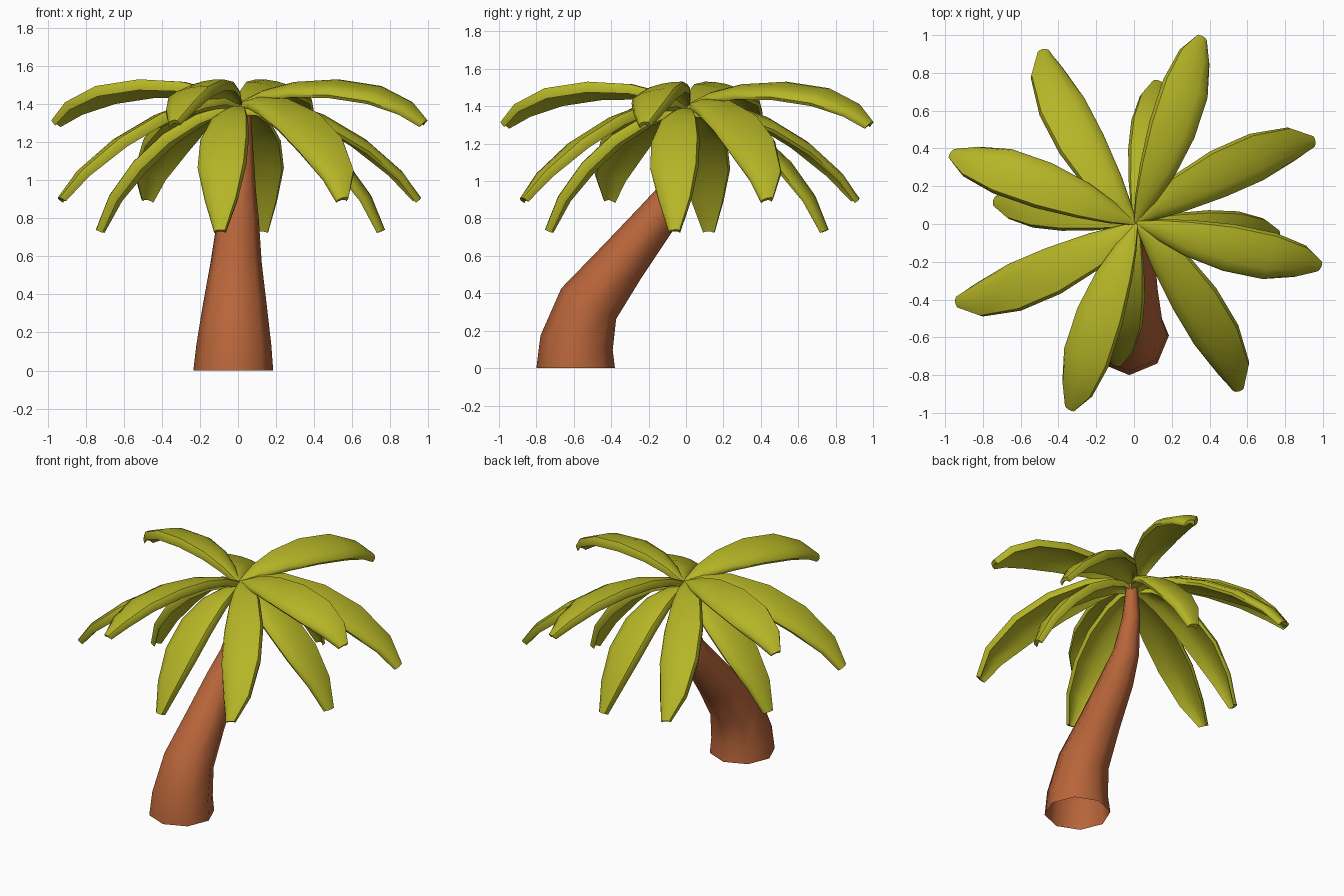
import bpy, bmesh, math
from mathutils import Vector

if "Cube" in bpy.data.objects:
    bpy.data.objects.remove(bpy.data.objects["Cube"])


def material(name, rgb):
    m = bpy.data.materials.new(name)
    m.diffuse_color = (*rgb, 1.0)
    m.use_nodes = True
    m.node_tree.nodes["Principled BSDF"].inputs["Base Color"].default_value = m.diffuse_color
    return m


BARK = material("bark_brown", (0.48, 0.13, 0.042))
LEAF = material("leaf_green", (0.46, 0.46, 0.02))


def loft(name, rings, mat, caps=False, angle=50):
    """Bridge closed rings of points into a tube."""
    bm = bmesh.new()
    rows = [[bm.verts.new(p) for p in r] for r in rings]
    n = len(rows[0])
    for a, b in zip(rows, rows[1:]):
        for j in range(n):
            k = (j + 1) % n
            bm.faces.new((a[j], a[k], b[k], b[j]))
    if caps:
        bm.faces.new(rows[0][::-1])
        bm.faces.new(rows[-1])
    mesh = bpy.data.meshes.new(name)
    bm.to_mesh(mesh)
    bm.free()
    mesh.materials.append(mat)
    ob = bpy.data.objects.new(name, mesh)
    bpy.context.collection.objects.link(ob)
    bpy.ops.object.select_all(action='DESELECT')
    ob.select_set(True)
    bpy.context.view_layer.objects.active = ob
    bpy.ops.object.shade_smooth_by_angle(angle=math.radians(angle))
    return ob


# Leaning trunk: x, y, z, radius along its bent centre line
path = [(-0.025, -0.59, 0.0, 0.21), (-0.022, -0.585, 0.135, 0.197),
        (-0.017, -0.52, 0.345, 0.168), (-0.01, -0.345, 0.565, 0.135),
        (0.0, -0.165, 0.79, 0.11), (0.01, -0.065, 0.94, 0.085),
        (0.022, -0.002, 1.16, 0.058), (0.03, 0.015, 1.39, 0.036)]
rings = []
for i, (x, y, z, r) in enumerate(path):
    a, b = path[max(i - 1, 0)], path[min(i + 1, len(path) - 1)]
    tan = Vector((0, b[1] - a[1], b[2] - a[2])).normalized()
    if i == 0:
        tan = Vector((0, 0, 1))
    u = Vector((1, 0, 0))
    v = tan.cross(u)
    c = Vector((x, y, z))
    rings.append([c + r * (math.cos(k * math.pi / 4) * u + math.sin(k * math.pi / 4) * v)
                  for k in range(8)])
loft("trunk", rings, BARK, angle=60)

# Leaf half widths from root to tip, and its thick arched section (side, height)
WIDTHS = [0.012, 0.06, 0.1, 0.13, 0.13, 0.09, 0.032]
SECTION = [(1, -0.45), (0.9, -0.1), (0.5, 0), (0, 0), (-0.5, -0.12), (-0.9, -0.4),
           (-1, -0.75), (-0.93, -1), (-0.5, -0.7), (0, -0.5), (0.5, -0.6), (0.93, -0.95)]


def leaf(name, angle, length, spine, shift, roll):
    d = Vector((math.cos(angle), math.sin(angle), 0))
    side = Vector((-math.sin(angle), math.cos(angle), 0))
    base = Vector((0.01, 0.005, 0))
    pts = [base + d * s * length + Vector((0, 0, z)) for s, z in spine]
    rows = []
    last = len(pts) - 1
    for i, (p, w) in enumerate(zip(pts, WIDTHS)):
        tan = (pts[min(i + 1, last)] - pts[max(i - 1, 0)]).normalized()
        nor = tan.cross(side)
        s2 = side * math.cos(roll) + nor * math.sin(roll)
        n2 = nor * math.cos(roll) - side * math.sin(roll)
        bow = shift * math.sin(math.pi * i / last) - (0.015 if i == last else 0)
        c = p + side * bow
        thick = 0.035 + 0.26 * w
        rows.append([c + s2 * (u * w) + n2 * (thick * h) for u, h in SECTION])
    loft(name, rows, LEAF, caps=True)


# Three whorls of four leaves: angles, lengths, sideways bow, roll, spine (radius, height)
WHORLS = {
    "upper_leaf": ((71, 160, 251, 347.4), (1, 1, 1, 0.96), -0.026, 9,
                   [(0, 1.41), (0.13, 1.47), (0.3, 1.51), (0.53, 1.52),
                    (0.77, 1.485), (0.95, 1.405), (1.05, 1.315)]),
    "middle_leaf": ((25.3, 119, 204.5, 302.3), (1, 1, 1, 1), 0.042, 10,
                    [(0, 1.41), (0.12, 1.435), (0.27, 1.42), (0.52, 1.34),
                     (0.75, 1.215), (0.95, 1.05), (1.045, 0.91)]),
    "lower_leaf": ((82, 172, 263, 356), (1, 1, 1, 1), -0.035, 0,
                   [(0, 1.38), (0.1, 1.39), (0.23, 1.35), (0.4, 1.25),
                    (0.56, 1.1), (0.69, 0.92), (0.765, 0.74)]),
}
for name, (angles, lengths, shift, roll, spine) in WHORLS.items():
    for k, (angle, length) in enumerate(zip(angles, lengths)):
        leaf(f"{name}_{k + 1}", math.radians(angle), length, spine, shift,
             math.radians(roll))
